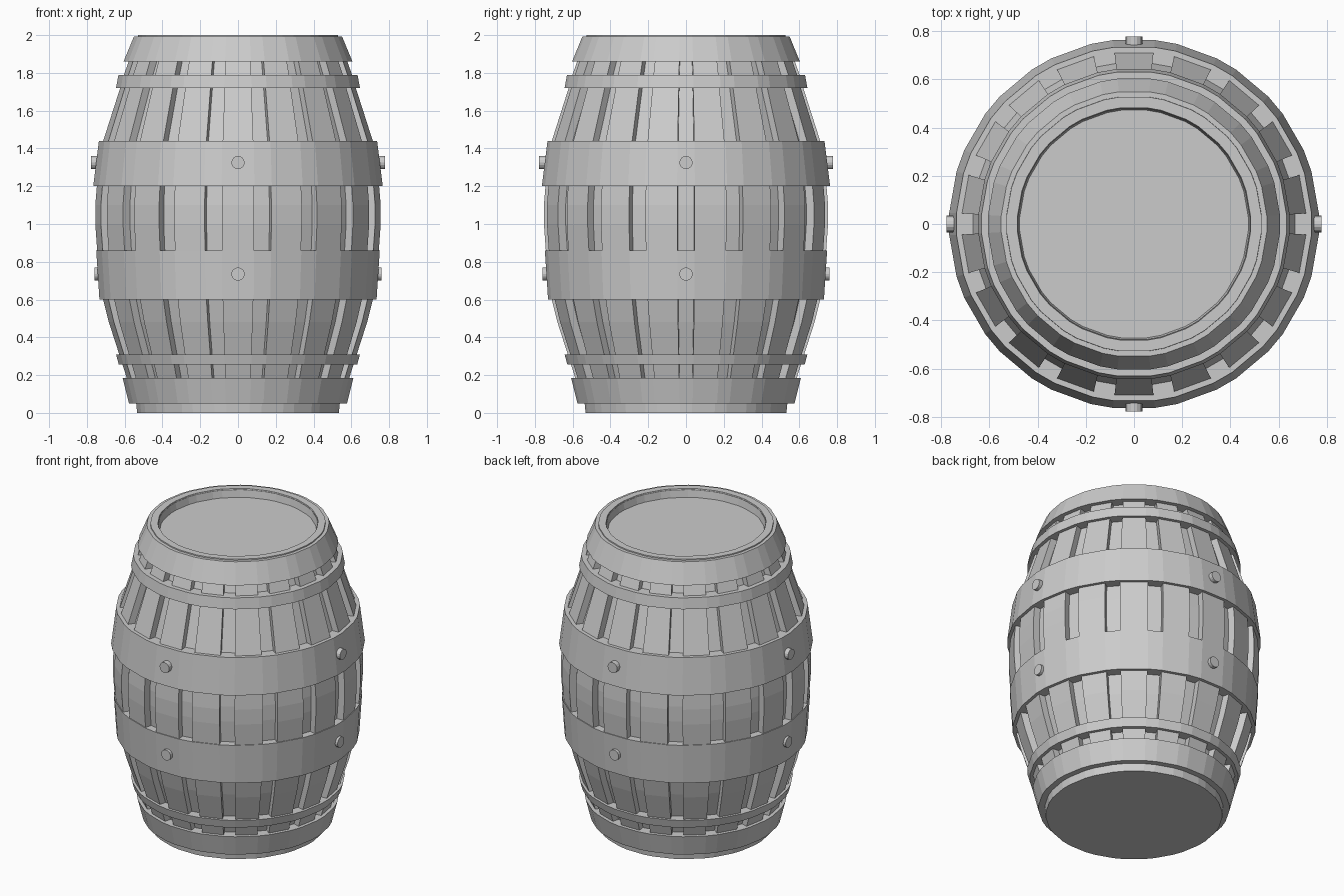
import bpy, bmesh, math
from mathutils import Matrix

if "Cube" in bpy.data.objects:
    bpy.data.objects.remove(bpy.data.objects["Cube"])

STAVES = 18
HALF = math.radians(6.5)
STEP = math.tau / STAVES
CENTRES = [-math.pi / 2 + i * STEP for i in range(STAVES)]
ANGLES = [c + s * HALF for c in CENTRES for s in (-1, 1)]


def finish(bm, name):
    bmesh.ops.recalc_face_normals(bm, faces=bm.faces)
    me = bpy.data.meshes.new(name)
    bm.to_mesh(me)
    bm.free()
    ob = bpy.data.objects.new(name, me)
    bpy.context.collection.objects.link(ob)
    return ob


def add_ring(bm, r, z):
    return [bm.verts.new((r * math.cos(a), r * math.sin(a), z)) for a in ANGLES]


def lathe(name, profile, closed):
    """Spin (r, z) points; closed joins last to first, otherwise both ends are capped."""
    bm = bmesh.new()
    rings = [add_ring(bm, r, z) for r, z in profile]
    pairs = list(zip(rings, rings[1:]))
    if closed:
        pairs.append((rings[-1], rings[0]))
    else:
        bm.faces.new(rings[0])
        bm.faces.new(rings[-1])
    n = len(ANGLES)
    for a, b in pairs:
        for i in range(n):
            j = (i + 1) % n
            bm.faces.new((a[i], a[j], b[j], b[i]))
    return finish(bm, name)


# Bulging outline of the staves
OUTLINE = [(0.555, 0.06), (0.59, 0.185), (0.63, 0.31), (0.685, 0.48), (0.715, 0.60),
           (0.747, 0.86), (0.757, 1.0), (0.757, 1.10), (0.747, 1.22), (0.715, 1.44),
           (0.625, 1.72), (0.605, 1.79), (0.58, 1.86), (0.545, 1.97)]
DEPTH = 0.045

# Recessed core with the sunken lid on top
core = [(0.535, 0.0), (0.54, 0.05)]
core += [(r - DEPTH, z) for r, z in OUTLINE[1:-1]]
core += [(0.535, 1.96), (0.53, 2.0), (0.485, 2.0), (0.475, 1.945)]
lathe("barrel_core", core, False)

# Raised staves
bm = bmesh.new()
for c in CENTRES:
    rows = []
    for r, z in OUTLINE:
        pts = [(r - DEPTH - 0.01, -1), (r, -1), (r, 1), (r - DEPTH - 0.01, 1)]
        rows.append([bm.verts.new((q * math.cos(c + s * HALF), q * math.sin(c + s * HALF), z))
                     for q, s in pts])
    for a, b in zip(rows, rows[1:]):
        for i in range(4):
            j = (i + 1) % 4
            bm.faces.new((a[i], a[j], b[j], b[i]))
    bm.faces.new(rows[0])
    bm.faces.new(rows[-1])
finish(bm, "staves")

# Hoops: bottom z, bottom radius, top z, top radius, thickness
HOOPS = {
    "bottom_hoop": (0.05, 0.578, 0.185, 0.612, 0.07),
    "lower_thin_hoop": (0.255, 0.632, 0.31, 0.647, 0.07),
    "lower_wide_hoop": (0.60, 0.735, 0.86, 0.752, 0.07),
    "upper_wide_hoop": (1.20, 0.768, 1.44, 0.738, 0.07),
    "upper_thin_hoop": (1.72, 0.647, 1.79, 0.634, 0.07),
    "top_hoop": (1.86, 0.607, 1.993, 0.552, 0.07),
}
for name, (z0, r0, z1, r1, t) in HOOPS.items():
    lathe(name, [(r0 - t, z0), (r0, z0), (r1, z1), (r1 - t, z1)], True)

# Bolts on the four sides of both wide hoops
for label, z, tip in (("lower", 0.735, 0.76), ("upper", 1.325, 0.777)):
    bm = bmesh.new()
    for i in range(4):
        m = (Matrix.Rotation(i * math.pi / 2, 4, 'Z')
             @ Matrix.Translation((tip - 0.03, 0, z))
             @ Matrix.Rotation(math.pi / 2, 4, 'Y'))
        bmesh.ops.create_cone(bm, cap_ends=True, segments=16, radius1=0.035,
                              radius2=0.035, depth=0.06, matrix=m)
    finish(bm, label + "_bolts")
